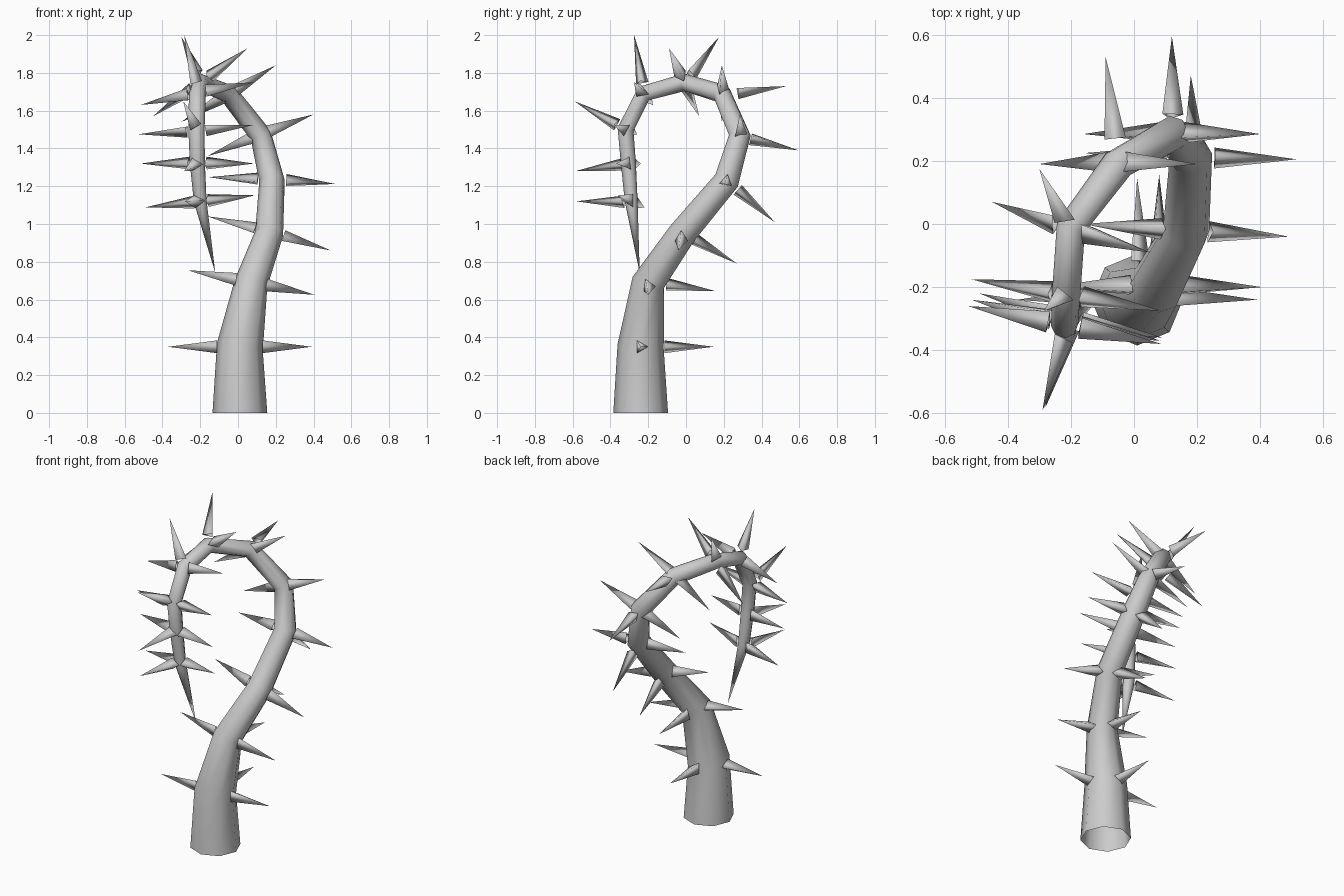
import bpy
import bmesh
from math import cos, sin, tau
from mathutils import Vector

old = bpy.data.objects.get("Cube")
if old:
    bpy.data.objects.remove(old, do_unlink=True)

# One grey for the whole plant
grey = bpy.data.materials.new("stem grey")
grey.use_nodes = True
grey.diffuse_color = (0.6, 0.6, 0.6, 1)
grey.node_tree.nodes["Principled BSDF"].inputs["Base Color"].default_value = (0.6, 0.6, 0.6, 1)

# Centre line of the stem: position and radius
PATH = [
    ((0.01, -0.24, 0.0), 0.145),
    ((0.01, -0.24, 0.35), 0.123),
    ((0.07, -0.20, 0.69), 0.088),
    ((0.165, -0.02, 0.95), 0.075),
    ((0.18, 0.215, 1.23), 0.068),
    ((0.12, 0.285, 1.47), 0.058),
    ((-0.05, 0.19, 1.69), 0.052),
    ((-0.20, -0.01, 1.75), 0.047),
    ((-0.215, -0.225, 1.69), 0.045),
    ((-0.22, -0.32, 1.50), 0.043),
    ((-0.215, -0.305, 1.32), 0.04),
    ((-0.20, -0.29, 1.12), 0.034),
]
TIP = Vector((-0.12, -0.245, 0.74))

# Thorn reach from the centre line at each knot: sideways, then outward
THORNS = [
    ((0.38, 0, 0), (0, 0.385, 0)),
    ((0.335, 0, -0.065), (0.01, 0.355, -0.045)),
    ((0.325, -0.02, -0.09), (-0.03, 0.29, -0.16)),
    ((0.335, -0.01, -0.018), (0, 0.255, -0.22)),
    ((0.28, 0, 0.11), (0, 0.31, -0.08)),
    ((0.25, 0, 0.15), (-0.04, 0.34, 0.04)),
    ((0.25, -0.08, 0.18), (-0.10, 0.185, 0.24)),
    ((0.30, -0.05, 0.06), (-0.07, -0.05, 0.31)),
    ((0.305, -0.06, 0.025), (-0.07, -0.27, 0.15)),
    ((0.30, -0.065, 0), (-0.07, -0.28, -0.04)),
    ((0.29, -0.07, 0.032), (-0.08, -0.29, 0)),
]
THORN_LENGTH, THORN_RADIUS, STEM_SIDES = 0.26, 0.039, 8


def ring(bm, centre, u, v, radius, sides):
    return [bm.verts.new(centre + radius * (cos(tau * i / sides) * u + sin(tau * i / sides) * v))
            for i in range(sides)]


def close_to_point(bm, loop, point):
    top = bm.verts.new(point)
    for i, a in enumerate(loop):
        bm.faces.new((a, loop[(i + 1) % len(loop)], top))


def finish(bm, name):
    mesh = bpy.data.meshes.new(name)
    bm.to_mesh(mesh)
    bm.free()
    mesh.materials.append(grey)
    mesh.shade_smooth()
    obj = bpy.data.objects.new(name, mesh)
    bpy.context.collection.objects.link(obj)
    return obj


# Curling stem, open at the foot and drawn to a point at the end
centres = [Vector(p) for p, r in PATH]
points = centres + [TIP]
bm = bmesh.new()
u = Vector((1, 0, 0))
previous = None
for i, (centre, (_, radius)) in enumerate(zip(centres, PATH)):
    tangent = (points[i + 1] - centre).normalized()
    if i > 1:
        tangent = (tangent + (centre - points[i - 1]).normalized()).normalized()
    elif i == 0:
        tangent = Vector((0, 0, 1))
    u = (u - tangent * u.dot(tangent)).normalized()
    loop = ring(bm, centre, u, tangent.cross(u), radius, STEM_SIDES)
    if previous:
        for k in range(STEM_SIDES):
            n = (k + 1) % STEM_SIDES
            bm.faces.new((previous[k], previous[n], loop[n], loop[k]))
    previous = loop
close_to_point(bm, previous, TIP)
finish(bm, "stem")


# Three-sided thorns: a pair at the sides and one on the outer curve
def thorn(bm, centre, reach, toward):
    axis = reach.normalized()
    u = (toward - axis * toward.dot(axis)).normalized()
    tip = centre + reach
    base = ring(bm, tip - axis * THORN_LENGTH, u, axis.cross(u), THORN_RADIUS, 3)
    close_to_point(bm, base, tip)


groups = {name: bmesh.new() for name in ("left_thorns", "right_thorns", "outer_thorns")}
for centre, (side, outward) in zip(centres[1:], THORNS):
    side, outward = Vector(side), Vector(outward)
    thorn(groups["left_thorns"], centre, side, outward)
    thorn(groups["right_thorns"], centre, -side, outward)
    thorn(groups["outer_thorns"], centre, outward, side)
for name, bm in groups.items():
    finish(bm, name)
